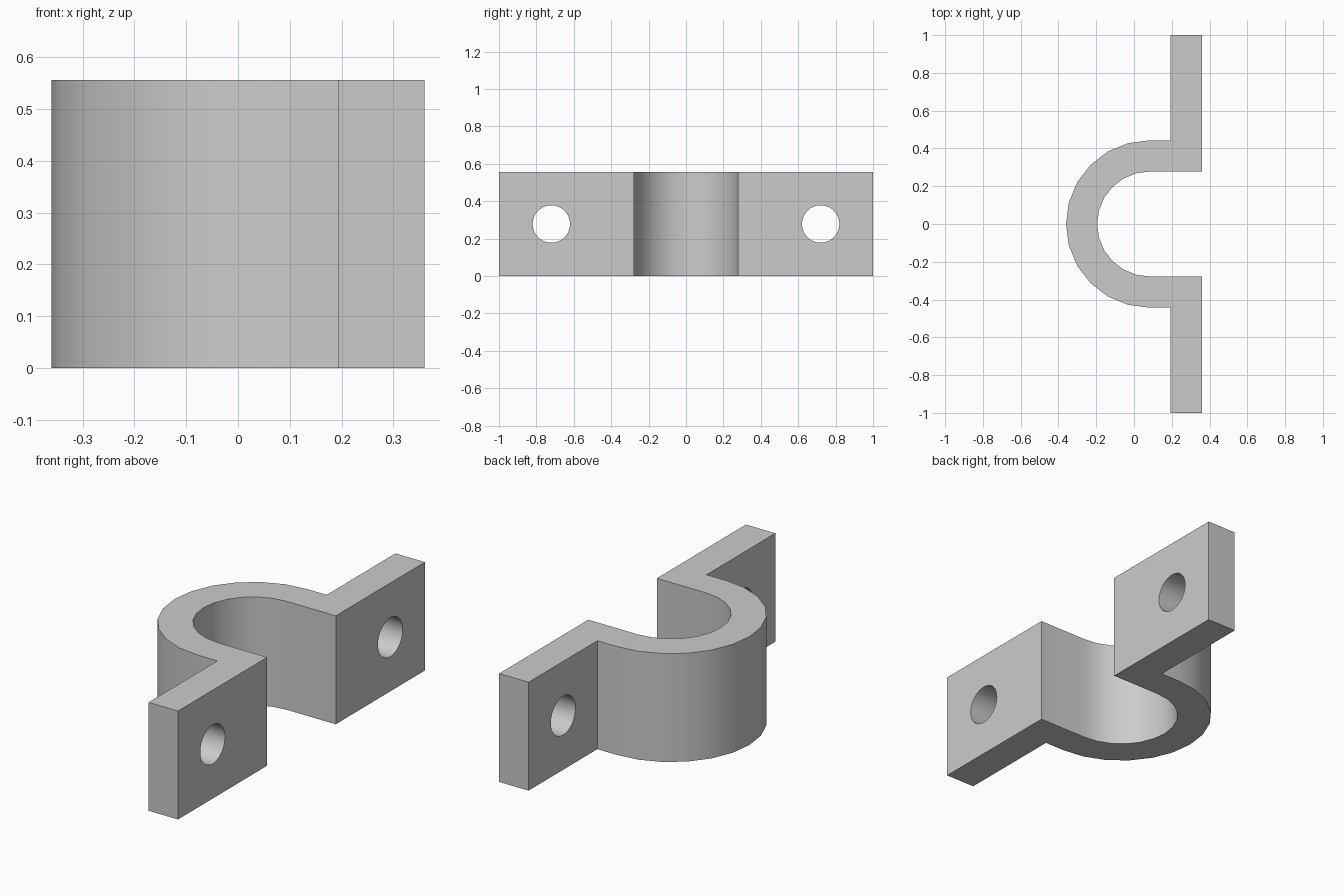
import bpy, bmesh, math
from mathutils import Matrix

if "Cube" in bpy.data.objects:
    bpy.data.objects.remove(bpy.data.objects["Cube"], do_unlink=True)

HEIGHT = 0.556
OUTER, INNER = 0.443, 0.278      # strap radii
CENTRE = 0.083                   # x of the strap's axis
BACK, FACE = 0.193, 0.36         # x of the flange sides
HOLE_Y, HOLE_R = 0.72, 0.1
STEPS = 12

grey = bpy.data.materials.new("plain grey")
grey.use_nodes = True
colour = (0.6, 0.6, 0.6, 1)
grey.diffuse_color = colour
grey.node_tree.nodes["Principled BSDF"].inputs["Base Color"].default_value = colour


def add_object(name, bm):
    bmesh.ops.recalc_face_normals(bm, faces=bm.faces)
    mesh = bpy.data.meshes.new(name)
    bm.to_mesh(mesh)
    bm.free()
    mesh.materials.append(grey)
    obj = bpy.data.objects.new(name, mesh)
    bpy.context.collection.objects.link(obj)
    return obj


def arc(radius):
    """Half circle bulging toward -x, from +y round to -y."""
    angles = [math.pi * (0.5 + i / STEPS) for i in range(STEPS + 1)]
    return [(CENTRE + radius * math.cos(a), radius * math.sin(a)) for a in angles]


# Clamp outline: outer arc, one flange, inner arc, other flange
outline = [(FACE, 1), (BACK, 1), (BACK, OUTER)] + arc(OUTER)
outline += [(BACK, -OUTER), (BACK, -1), (FACE, -1), (FACE, -INNER)]
outline += arc(INNER)[::-1] + [(FACE, INNER)]

bm = bmesh.new()
base = bm.faces.new([bm.verts.new((x, y, 0)) for x, y in outline])
top = bmesh.ops.extrude_face_region(bm, geom=[base])["geom"]
bmesh.ops.translate(bm, vec=(0, 0, HEIGHT),
                    verts=[v for v in top if isinstance(v, bmesh.types.BMVert)])
clamp = add_object("pipe_clamp", bm)

# Bolt holes through both flanges
bm = bmesh.new()
for side in (-1, 1):
    place = (Matrix.Translation(((BACK + FACE) / 2, side * HOLE_Y, HEIGHT / 2))
             @ Matrix.Rotation(math.pi / 2, 4, 'Y'))
    bmesh.ops.create_cone(bm, cap_ends=True, segments=32, radius1=HOLE_R,
                          radius2=HOLE_R, depth=0.4, matrix=place)
cutter = add_object("bolt_hole_cutter", bm)
cutter.hide_render = True

cut = clamp.modifiers.new("bolt_holes", 'BOOLEAN')
cut.operation = 'DIFFERENCE'
cut.solver = 'EXACT'
cut.object = cutter

bpy.ops.object.select_all(action='DESELECT')
clamp.select_set(True)
bpy.context.view_layer.objects.active = clamp
bpy.ops.object.modifier_apply(modifier=cut.name)
bpy.data.objects.remove(cutter, do_unlink=True)
bpy.ops.object.shade_smooth_by_angle(angle=math.radians(30))
